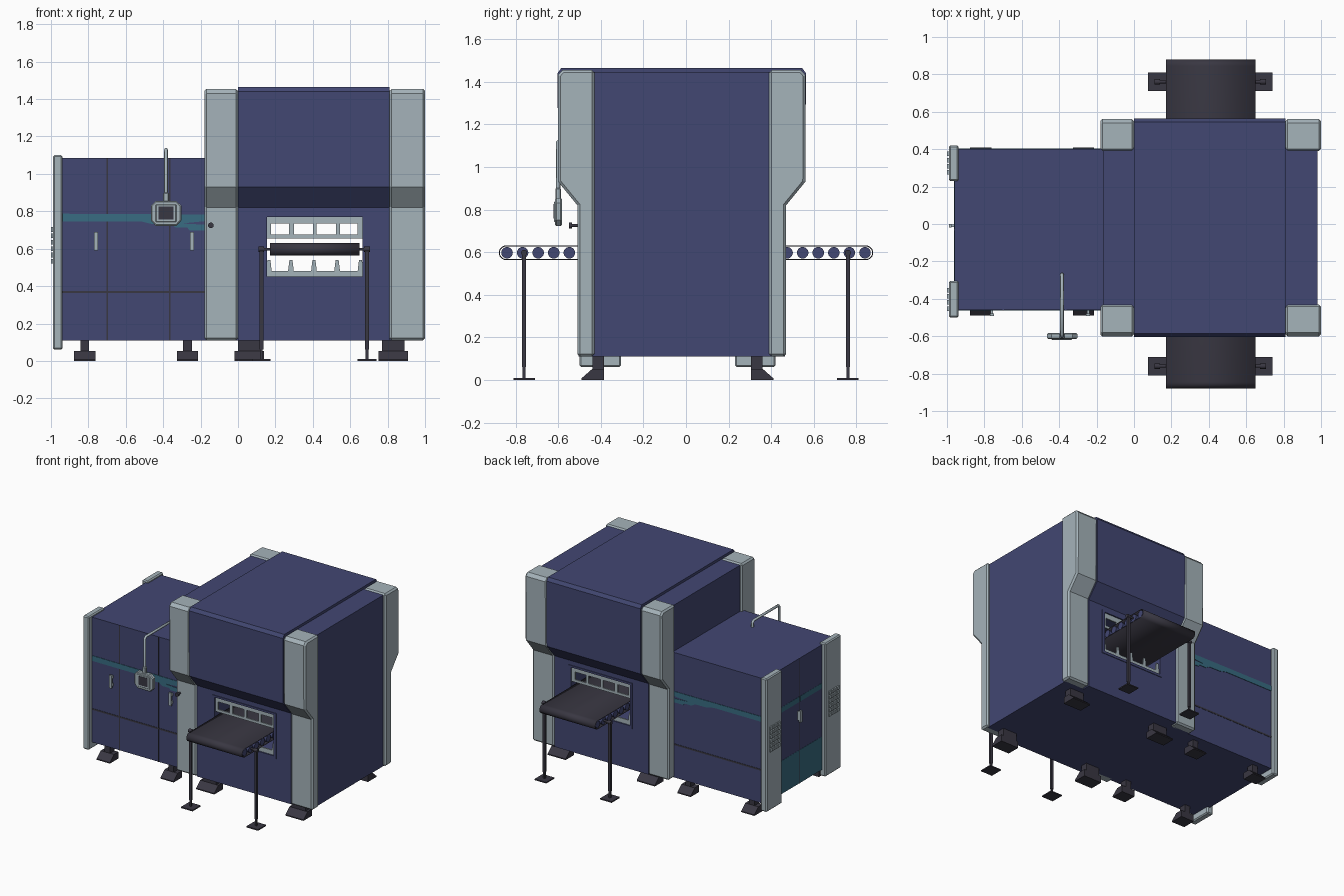
import bpy, bmesh, math
from mathutils import Matrix, Vector

if "Cube" in bpy.data.objects:
    bpy.data.objects.remove(bpy.data.objects["Cube"])


def material(name, rgb):
    lin = [((c / 255 + 0.055) / 1.055) ** 2.4 for c in rgb]
    m = bpy.data.materials.new(name)
    m.diffuse_color = (*lin, 1)
    m.use_nodes = True
    m.node_tree.nodes["Principled BSDF"].inputs["Base Color"].default_value = m.diffuse_color
    return m


BLUE = material("indigo panels", (66, 71, 114))
GREY = material("light grey trim", (165, 179, 186))
DARK = material("charcoal rubber", (57, 55, 66))
TEAL = material("teal stripe", (56, 108, 130))
YC = -0.02          # middle of the machine housing in y
ROUND = []          # objects that get smooth shading


def finish(name, bm, mat, bevel=0, segments=1):
    bmesh.ops.recalc_face_normals(bm, faces=bm.faces[:])
    me = bpy.data.meshes.new(name)
    bm.to_mesh(me)
    bm.free()
    me.materials.append(mat)
    ob = bpy.data.objects.new(name, me)
    bpy.context.collection.objects.link(ob)
    if bevel:
        mod = ob.modifiers.new("bevel", 'BEVEL')
        mod.width, mod.segments = bevel, segments
        mod.limit_method, mod.angle_limit = 'ANGLE', math.radians(60)
    return ob


def boxes(name, spans, mat, bevel=0, segments=1):
    """One object from boxes given as (x0, x1, y0, y1, z0, z1)."""
    bm = bmesh.new()
    for x0, x1, y0, y1, z0, z1 in spans:
        mid = Matrix.Translation(((x0 + x1) / 2, (y0 + y1) / 2, (z0 + z1) / 2))
        size = Matrix.Diagonal((x1 - x0, y1 - y0, z1 - z0, 1))
        bmesh.ops.create_cube(bm, size=1, matrix=mid @ size)
    return finish(name, bm, mat, bevel, segments)


def prism(name, pts, axis, a, b, mat, bevel=0, caps=True):
    """Extrude a profile along x (points are y, z) or y (points are x, z)."""
    def at(p, t):
        return (t, p[0], p[1]) if axis == 'x' else (p[0], t, p[1])
    bm = bmesh.new()
    va = [bm.verts.new(at(p, a)) for p in pts]
    vb = [bm.verts.new(at(p, b)) for p in pts]
    n = len(pts)
    for i in range(n):
        j = (i + 1) % n
        bm.faces.new((va[i], va[j], vb[j], vb[i]))
    if caps:
        bm.faces.new(va)
        bm.faces.new(vb[::-1])
    return finish(name, bm, mat, bevel)


def cylinders(name, items, axis, mat, sides=20):
    """One object from cylinders given as (centre, radius, length)."""
    rot = Matrix.Rotation(math.pi / 2, 4, 'Y' if axis == 'x' else 'X')
    bm = bmesh.new()
    for c, r, length in items:
        bmesh.ops.create_cone(bm, cap_ends=True, segments=sides, radius1=r, radius2=r,
                              depth=length, matrix=Matrix.Translation(c) @ rot)
    ob = finish(name, bm, mat)
    ROUND.append(ob)
    return ob


# Main housing: overhanging profile with a tunnel through it
half = [(0.485, 0.11), (0.485, 0.82), (0.58, 0.93), (0.583, 1.44), (0.565, 1.465)]
profile = [(YC - d, z) for d, z in half] + [(YC + d, z) for d, z in half[::-1]]
housing = prism("main_housing", profile, 'x', 0.0, 0.81, BLUE)
cutter = boxes("tunnel_cutter", [(0.15, 0.67, -1, 1, 0.44, 0.775)], BLUE)
cutter.hide_render = True
cutter.hide_set(True)
cut = housing.modifiers.new("tunnel", 'BOOLEAN')
cut.operation, cut.object, cut.solver = 'DIFFERENCE', cutter, 'EXACT'
boxes("housing_sides", [(-0.165, 0.0, -0.45, 0.41, 0.11, 1.445),
                        (0.81, 0.98, -0.45, 0.41, 0.11, 1.445)], BLUE)

# Four grey corner pillars
pillar = [(0.41, 0.11), (0.49, 0.11), (0.49, 0.82), (0.58, 0.93), (0.582, 1.43),
          (0.56, 1.455), (0.41, 1.455)]
for side, s in (("front", -1), ("back", 1)):
    for hand, x0, x1 in (("left", -0.18, 0.0), ("right", 0.81, 1.0)):
        prism(f"{side}_{hand}_pillar", [(YC + s * d, z) for d, z in pillar],
              'x', x0, x1, GREY, bevel=0.012)

# Tunnel mouths: raised frame, windowed upper guard and toothed lower guard
mullions = [(0.15, 0.176), (0.273, 0.30), (0.40, 0.42), (0.524, 0.545), (0.64, 0.67)]
teeth = [0.165, 0.283, 0.406, 0.53, 0.655]
for side, s in (("front", -1), ("back", 1)):
    y0, y1 = sorted((YC + s * 0.465, YC + s * 0.475))
    f0, f1 = sorted((YC + s * 0.48, YC + s * 0.49))
    boxes(f"{side}_tunnel_frame", [(0.135, 0.155, f0, f1, 0.43, 0.785),
                                   (0.665, 0.685, f0, f1, 0.43, 0.785),
                                   (0.155, 0.665, f0, f1, 0.43, 0.45),
                                   (0.155, 0.665, f0, f1, 0.77, 0.785)], BLUE)
    boxes(f"{side}_upper_guard", [(0.15, 0.67, y0, y1, 0.735, 0.775),
                                  (0.15, 0.67, y0, y1, 0.655, 0.675)]
          + [(a, b, y0, y1, 0.675, 0.735) for a, b in mullions], GREY)
    comb = [(0.15, 0.44)]
    for x in teeth:
        comb += [(x - 0.015, 0.482), (x - 0.008, 0.54), (x + 0.008, 0.54), (x + 0.015, 0.482)]
    prism(f"{side}_lower_guard", comb + [(0.67, 0.44)], 'y', y0, y1, GREY)

# Conveyor belt loop and rollers
R, ZB, YE = 0.034, 0.597, 0.845
loop = []
for s in (1, -1):
    for i in range(13):
        a = math.pi * i / 12 - math.pi / 2
        loop.append((s * (YE + R * math.cos(a)), ZB + s * R * math.sin(a)))
belt = prism("conveyor_belt", loop, 'x', 0.17, 0.65, DARK, caps=False)
thick = belt.modifiers.new("thickness", 'SOLIDIFY')
thick.thickness, thick.offset = 0.005, -1
ROUND.append(belt)
cylinders("conveyor_rollers", [((0.41, -0.84 + i * 1.68 / 23, ZB), 0.027, 0.474)
                               for i in range(24)], 'x', BLUE)

# Conveyor support legs with foot plates and axle knobs
for side, y in (("front", -0.76), ("back", 0.76)):
    for hand, x, d in (("left", 0.125, 1), ("right", 0.69, -1)):
        boxes(f"{side}_{hand}_conveyor_leg",
              [(x - 0.01, x + 0.01, y - 0.009, y + 0.009, 0.06, 0.60),
               (x - 0.007, x + 0.007, y - 0.007, y + 0.007, 0.01, 0.06),
               (x - 0.05, x + 0.05, y - 0.05, y + 0.05, 0, 0.009)], DARK)
        cylinders(f"{side}_{hand}_axle",
                  [((x, y, ZB), 0.014, 0.03), ((x + d * 0.03, y, ZB), 0.008, 0.06)], 'x', DARK)

# Lower cabinet with panel seams
boxes("cabinet", [(-0.96, -0.16, -0.46, 0.40, 0.11, 1.085)], BLUE)
seams = [(x - 0.004, x + 0.004, -0.462, -0.455, 0.11, 1.085) for x in (-0.70, -0.365)]
seams += [(-0.94, -0.17, -0.462, -0.455, 0.363, 0.375), (-0.94, -0.17, 0.395, 0.402, 0.363, 0.375),
          (-0.962, -0.955, -0.034, -0.027, 0.11, 1.085)]
boxes("cabinet_seams", seams, DARK)

# Teal swoosh on the long sides, stripe and lower panel on the end
swoosh = [(-0.94, 0.787), (-0.17, 0.783), (-0.17, 0.748), (-0.30, 0.735), (-0.18, 0.728),
          (-0.18, 0.698), (-0.26, 0.698), (-0.27, 0.712), (-0.33, 0.712), (-0.36, 0.73),
          (-0.46, 0.732), (-0.52, 0.746), (-0.94, 0.746)]
prism("front_stripe", swoosh, 'y', -0.4635, -0.458, TEAL)
prism("back_stripe", swoosh, 'y', 0.398, 0.4035, TEAL)
boxes("end_stripe_and_panel", [(-0.9615, -0.957, -0.31, -0.036, 0.746, 0.787),
                               (-0.9615, -0.957, -0.025, 0.24, 0.746, 0.787),
                               (-0.9615, -0.957, -0.31, 0.24, 0.112, 0.37)], TEAL)

# Grey end posts with raised vent slats
for side, y0, y1 in (("front", -0.50, -0.305), ("back", 0.23, 0.42)):
    boxes(f"{side}_end_post", [(-0.99, -0.938, y0, y1, 0.06, 1.10)], GREY, 0.008)
    ym = (y0 + y1) / 2
    boxes(f"{side}_end_post_vents",
          [(-1.0, -0.985, ym + c * 0.033 - 0.012, ym + c * 0.033 + 0.012,
            0.52 + r * 0.034, 0.545 + r * 0.034)
           for c in (-1.5, -0.5, 0.5, 1.5) for r in range(6)], GREY)

# Door handles and emergency knob
handles = []
for x in (-0.76, -0.245):
    handles += [(x - 0.011, x + 0.011, -0.492, -0.478, 0.59, 0.69),
                (x - 0.007, x + 0.007, -0.48, -0.458, 0.60, 0.62),
                (x - 0.007, x + 0.007, -0.48, -0.458, 0.66, 0.68)]
handles += [(-0.99, -0.975, -0.02, 0.0, 0.60, 0.69), (-0.98, -0.958, -0.016, -0.004, 0.61, 0.68)]
boxes("door_handles", handles, GREY)
cylinders("emergency_knob", [((-0.145, -0.542, 0.725), 0.015, 0.016),
                             ((-0.145, -0.522, 0.725), 0.008, 0.03)], 'y', DARK)

# Control screen hanging from a bent tube
path = [(-0.27, 1.08), (-0.27, 1.115), (-0.283, 1.13), (-0.587, 1.13), (-0.60, 1.115), (-0.60, 0.84)]
cu = bpy.data.curves.new("screen_arm", 'CURVE')
cu.dimensions, cu.bevel_depth, cu.bevel_resolution, cu.use_fill_caps = '3D', 0.01, 2, True
sp = cu.splines.new('POLY')
sp.points.add(len(path) - 1)
for p, (y, z) in zip(sp.points, path):
    p.co = (-0.385, y, z, 1)
cu.materials.append(GREY)
bpy.context.collection.objects.link(bpy.data.objects.new("screen_arm", cu))
corner = [(-0.465, 0.75), (-0.44, 0.722), (-0.33, 0.722), (-0.303, 0.75),
          (-0.303, 0.83), (-0.33, 0.855), (-0.44, 0.855), (-0.465, 0.83)]
prism("screen_case", corner, 'y', -0.615, -0.582, GREY, bevel=0.006)
boxes("screen_collar", [(-0.40, -0.37, -0.613, -0.587, 0.85, 0.90)], GREY, 0.004)
boxes("screen_bezel", [(-0.44, -0.33, -0.619, -0.612, 0.742, 0.837)], GREY, 0.003)
boxes("screen_glass", [(-0.424, -0.346, -0.621, -0.615, 0.757, 0.825)], DARK)

# Wedge-shaped feet under cabinet and housing
foot = [(0.45, 0.0), (0.45, 0.008), (0.40, 0.052), (0.345, 0.052), (0.345, 0.0)]
for side, s in (("front", -1), ("back", 1)):
    for i, (x, w, sw) in enumerate([(-0.82, 0.057, 0.023), (-0.27, 0.057, 0.023),
                                    (0.06, 0.078, 0.06), (0.83, 0.078, 0.06)]):
        prism(f"{side}_foot_{i + 1}", [(YC - 0.02 + s * d, z) for d, z in foot],
              'x', x - w, x + w, DARK)
        y0, y1 = sorted((YC - 0.02 + s * 0.345, YC - 0.02 + s * 0.40))
        boxes(f"{side}_foot_stem_{i + 1}", [(x - sw, x + sw, y0, y1, 0.05, 0.112)], DARK)

# Smooth shading on round parts only
for ob in ROUND:
    ob.select_set(True)
bpy.context.view_layer.objects.active = ROUND[0]
bpy.ops.object.shade_smooth_by_angle(angle=math.radians(35))
